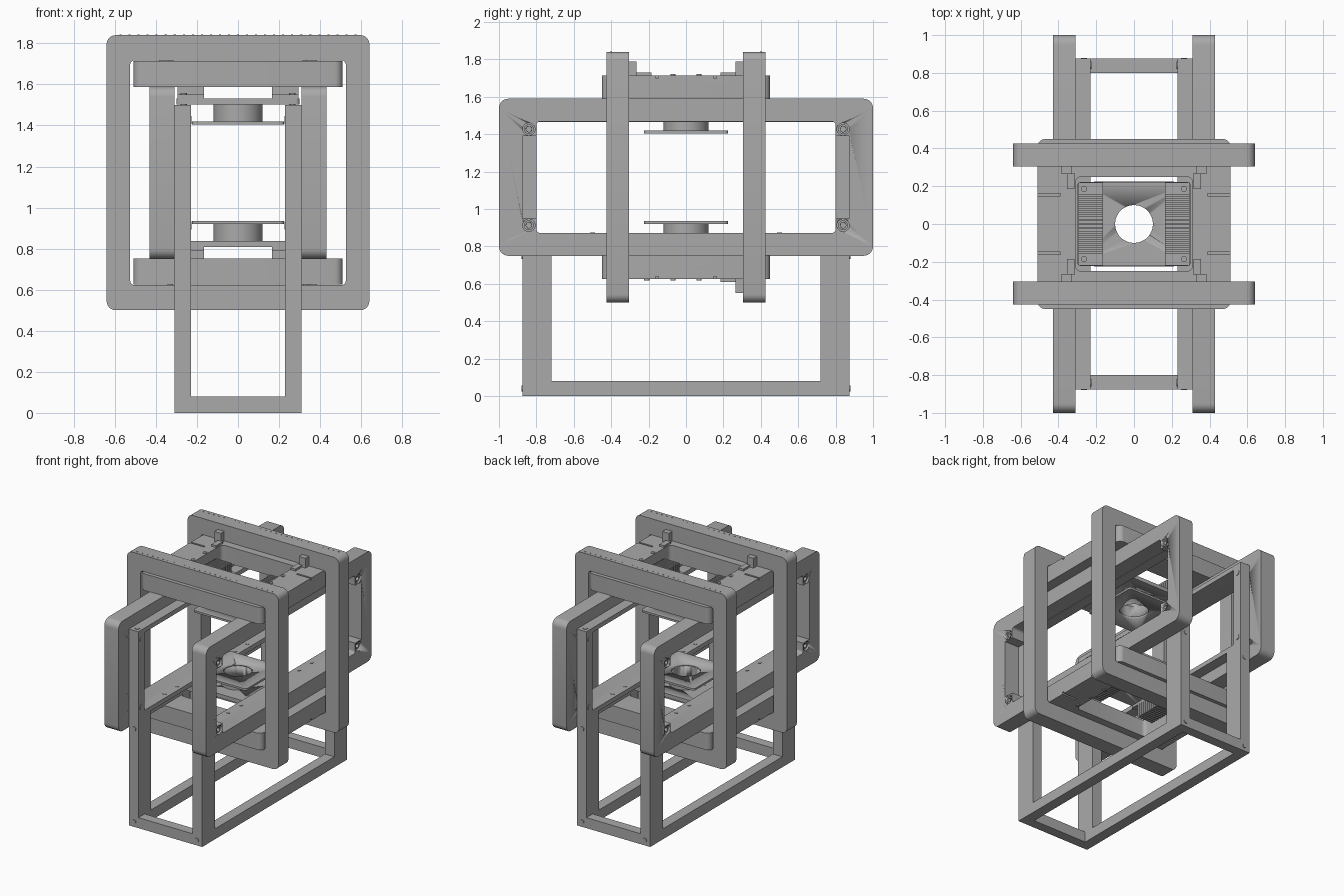
import bpy, bmesh, math
from mathutils import Matrix, Vector

cube = bpy.data.objects.get("Cube")
if cube:
    bpy.data.objects.remove(cube, do_unlink=True)

grey = bpy.data.materials.new("machined grey")
grey.use_nodes = True
grey.diffuse_color = (0.4, 0.4, 0.4, 1)
grey.node_tree.nodes["Principled BSDF"].inputs["Base Color"].default_value = (0.4, 0.4, 0.4, 1)

MID = 1.17  # height of the symmetry plane of the interlocked frames
# Axis maps from (u, v, depth) to world
PLANES = {"xy": lambda u, v, w: (u, v, w),
          "xz": lambda u, v, w: (u, w, v),
          "yz": lambda u, v, w: (w, u, v)}


def finish(name, bm, smooth=False):
    bmesh.ops.recalc_face_normals(bm, faces=bm.faces)
    mesh = bpy.data.meshes.new(name)
    bm.to_mesh(mesh)
    bm.free()
    ob = bpy.data.objects.new(name, mesh)
    bpy.context.collection.objects.link(ob)
    mesh.materials.append(grey)
    if smooth:
        bpy.ops.object.select_all(action='DESELECT')
        ob.select_set(True)
        bpy.context.view_layer.objects.active = ob
        bpy.ops.object.shade_smooth_by_angle(angle=math.radians(35))
    return ob


def box(name, x, y, z):
    bm = bmesh.new()
    bmesh.ops.create_cube(bm, size=1)
    for vert in bm.verts:
        vert.co = [min(r) + (c + 0.5) * abs(r[1] - r[0]) for c, r in zip(vert.co, (x, y, z))]
    return finish(name, bm)


def outline(half_u, half_v, radius, steps=6):
    pts = []
    for k, (su, sv) in enumerate(((1, 1), (-1, 1), (-1, -1), (1, -1))):
        for i in range(steps + 1):
            a = (k + i / steps) * math.pi / 2
            pts.append((su * (half_u - radius) + radius * math.cos(a),
                        sv * (half_v - radius) + radius * math.sin(a)))
    return pts


def frame(name, plane, mid_v, depth, outer, inner=None):
    """Rounded slab, or a ring when an inner outline is given."""
    to_world = PLANES[plane]
    bm = bmesh.new()

    def loop(spec, w):
        return [bm.verts.new(to_world(u, v + mid_v, w)) for u, v in outline(*spec)]

    loops = [loop(outer, depth[0]), loop(outer, depth[1])]
    if inner:
        loops += [loop(inner, depth[1]), loop(inner, depth[0])]
    else:
        for ring in loops:
            bm.faces.new(ring)
    count = len(loops)
    for a in range(count if inner else 1):
        p, q = loops[a], loops[(a + 1) % count]
        for i in range(len(p)):
            j = (i + 1) % len(p)
            bm.faces.new((p[i], p[j], q[j], q[i]))
    return finish(name, bm, True)


def rod(name, centre, radius, length, axis="z", sides=32):
    bm = bmesh.new()
    turn = {"x": Matrix.Rotation(math.pi / 2, 4, 'Y'),
            "y": Matrix.Rotation(math.pi / 2, 4, 'X'), "z": Matrix()}[axis]
    bmesh.ops.create_cone(bm, cap_ends=True, segments=sides, radius1=radius, radius2=radius,
                          depth=length, matrix=Matrix.Translation(Vector(centre)) @ turn)
    return finish(name, bm, True)


def cut(target, cutters):
    for cutter in cutters:
        mod = target.modifiers.new("cut", 'BOOLEAN')
        mod.operation, mod.solver, mod.object = 'DIFFERENCE', 'EXACT', cutter
    bpy.context.view_layer.update()
    graph = bpy.context.evaluated_depsgraph_get()
    mesh = bpy.data.meshes.new_from_object(target.evaluated_get(graph))
    target.modifiers.clear()
    target.data = mesh
    for cutter in cutters:
        bpy.data.objects.remove(cutter, do_unlink=True)


def span(s, a, b, offset=0.0):
    return tuple(sorted((offset + s * a, offset + s * b)))


SIDES = ((-1, "right"), (1, "left"))
ENDS = ((-1, "front"), (1, "back"))
LEVELS = ((-1, "lower"), (1, "upper"))

# Side frames with grip slots and bolt holes
for s, side in SIDES:
    ring = frame(side + "_side_frame", "yz", MID, span(s, 0.31, 0.43),
                 (1.0, 0.42, 0.05), (0.8, 0.298, 0.02))
    cutters = []
    for e, end in ENDS:
        cutters.append(box("slot", span(s, 0.29, 0.45), span(e, 0.78, 0.875), (0.95, 1.39)))
        for h in (-1, 1):
            cutters.append(rod("bore", (s * 0.37, e * 0.84, MID + h * 0.257), 0.033, 0.16, "x"))
    cut(ring, cutters)
    for e, end in ENDS:
        for h, level in LEVELS:
            bush = rod(f"{side}_{end}_{level}_bush", (s * 0.365, e * 0.84, MID + h * 0.257),
                       0.026, 0.11, "x")
            cut(bush, [rod("bore", (s * 0.43, e * 0.84, MID + h * 0.257), 0.015, 0.06, "x")])

# Tall front and back frames with a row of marks on top
for e, end in ENDS:
    frame(end + "_frame", "xz", MID, span(e, 0.305, 0.425),
          (0.64, 0.67, 0.045), (0.525, 0.547, 0.02))
    for i in range(-13, 14):
        rod(end + "_frame_mark", (i * 0.044, e * 0.40, 1.84), 0.005, 0.004, sides=8)

# Horizontal frames with engraved slots
for h, level in LEVELS:
    deck = frame(level + "_deck_frame", "xy", 0, span(h, 0.417, 0.545, MID),
                 (0.51, 0.45, 0.04), (0.31, 0.25, 0.03))
    cut(deck, [box("groove", span(s, 0.39, 0.53), span(e, 0.148, 0.162),
                   span(h, 0.53, 0.56, MID)) for s, _ in SIDES for e, _ in ENDS])
    for s, side in SIDES:
        for y in (-0.21, -0.07, 0.07, 0.21):
            rod(f"{level}_{side}_deck_screw", (s * 0.33, y, MID + h * 0.547), 0.014, 0.008, sides=16)

# Small stop brackets beside the tall frames
for s, side in SIDES:
    for e, end in ENDS:
        for h, level in LEVELS:
            if h < 0 and (s, e) != (1, 1):
                continue
            tag = f"{level}_{side}_{end}_bracket"
            box(tag + "_block", span(s, 0.33, 0.385), span(e, 0.265, 0.31), span(h, 0.54, 0.62, MID))
            box(tag + "_foot", span(s, 0.315, 0.355), span(e, 0.185, 0.27), span(h, 0.54, 0.56, MID))

# Stand: lower legs, slimmer upper posts and long rails
for s, side in SIDES:
    x = span(s, 0.23, 0.31)
    for e, end in ENDS:
        box(f"{side}_{end}_leg", x, span(e, 0.72, 0.875), (0, 0.84))
        box(f"{side}_{end}_post", x, span(e, 0.80, 0.875), (0.84, 1.5))
        for z in (0.04, 0.75):
            rod(f"{side}_{end}_leg_screw", (s * 0.265, e * 0.876, z), 0.016, 0.008, "y", 16)
        rod(f"{side}_{end}_rail_screw", (s * 0.265, e * 0.835, 1.5), 0.016, 0.008, sides=16)
        for z in (0.913, 1.427):
            rod(f"{side}_{end}_post_screw", (s * 0.23, e * 0.84, z), 0.02, 0.008, "x", 16)
    box(side + "_base_rail", x, (-0.72, 0.72), (0, 0.08))
    box(side + "_middle_rail", x, (-0.80, 0.80), (0.838, 0.872))
    box(side + "_top_rail", x, (-0.80, 0.80), (1.466, 1.5))
    for y in (-0.5, -0.35, 0.35, 0.5):
        rod(side + "_middle_rail_screw", (s * 0.27, y, 0.872), 0.014, 0.006, sides=16)
for e, end in ENDS:
    box(end + "_cross_bar", (-0.23, 0.23), span(e, 0.80, 0.875), (0, 0.08))

# Facing pole heads: mount plate, collar, pole plate and finned coolers
for h, level in LEVELS:
    def bore():
        return [rod("bore", (0, 0, MID + h * 0.3), 0.1, 0.4, sides=48)]

    mount = frame(level + "_mount_plate", "xy", 0, span(h, 0.333, 0.362, MID), (0.30, 0.222, 0.02))
    cut(mount, bore())
    collar = rod(level + "_collar", (0, 0, MID + h * 0.291), 0.12, 0.085, sides=48)
    cut(collar, bore())
    pole = frame(level + "_pole_plate", "xy", 0, span(h, 0.235, 0.25, MID), (0.225, 0.225, 0.02))
    cut(pole, bore())
    for s, side in SIDES:
        x = span(s, 0.165, 0.295)
        box(f"{level}_{side}_cooler_base", x, (-0.22, 0.22), span(h, 0.362, 0.38, MID))
        for i in range(15):
            y = (i - 7) * 0.0215
            box(f"{level}_{side}_cooler_fin", x, (y - 0.006, y + 0.006), span(h, 0.38, 0.48, MID))
        for e, end in ENDS:
            rod(f"{level}_{side}_{end}_cooler_screw", (s * 0.265, e * 0.185, MID + h * 0.383),
                0.016, 0.012, sides=16)
